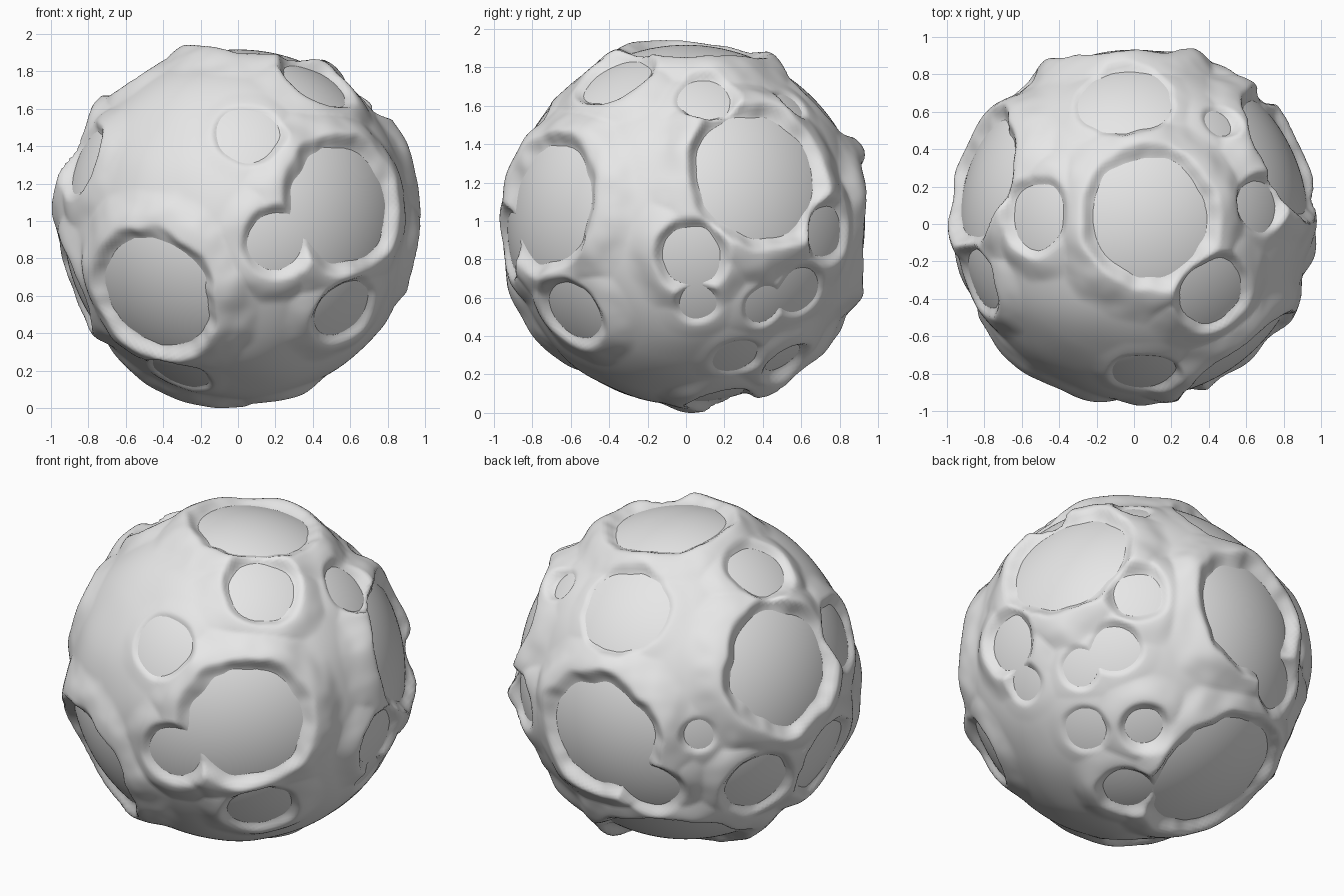
import bpy
import bmesh
import math
from mathutils import Vector, noise

cube = bpy.data.objects.get("Cube")
if cube:
    bpy.data.objects.remove(cube, do_unlink=True)

CENTER = Vector((0, 0, 0.985))
CORE_RADIUS = 0.932
CRUST_RADIUS = 0.94

# Craters in degrees: longitude from the front, latitude, angular radius
BASINS = [(38, 7, 19), (-32, -24, 19), (108, 84, 19), (-107, 22, 19),
          (115, 16, 20), (-176, -1, 19), (-152, -58, 22)]
PITS = [(49, 54, 11), (44, -29, 10), (-95, 56, 10), (-70, 21, 10),
        (-85, -20, 13), (-118, -20, 11), (92, -10, 9), (-158, -19, 9),
        (133, -74, 8), (141, -2, 8), (146, -49, 6), (13, -6, 9)]
SHALLOWS = [(4, 31, 10), (-41, -59, 10), (140, 41, 5), (94, -26, 6),
            (119, -27, 6), (133, -22, 8), (115, -48, 7), (-141, 3, 5),
            (99, 44, 9), (-176, 44, 15)]


def direction(longitude, latitude):
    """Unit vector for a longitude and latitude given in degrees."""
    lon, lat = math.radians(longitude), math.radians(latitude)
    return Vector((math.sin(lon) * math.cos(lat),
                   -math.cos(lon) * math.cos(lat),
                   math.sin(lat)))


def crater_group(places, rim_height):
    return [(direction(lon, lat), math.radians(size), rim_height)
            for lon, lat, size in places]


craters = (crater_group(BASINS, 0.05)
           + crater_group(PITS, 0.03)
           + crater_group(SHALLOWS, 0.006))


def ease(t):
    """Smooth step from zero to one."""
    t = min(max(t, 0), 1)
    return t * t * (3 - 2 * t)


def core_radius(outward):
    return CORE_RADIUS


def crust_radius(outward):
    """Crust height: raised rims around bowls that sink below the core."""
    wobble = noise.noise(outward * 5) * 0.03 + noise.noise(outward * 10) * 0.015
    rim, bowl = 0, 0
    for axis, size, rim_height in craters:
        angle = math.acos(max(-1, min(1, outward.dot(axis))))
        gap = angle - size - wobble * min(1, size * 4)
        width = 0.06 + rim_height * 2
        if gap > width * 2:
            continue
        crest = width * 0.5
        rise = ease((gap + 0.02) / (crest + 0.02))
        fall = 1 - ease((gap - crest) / (width * 1.4))
        rim = max(rim, rim_height * rise * fall)
        bowl = max(bowl, 1 - rise)
    relief = noise.noise(outward * 3) * 0.01
    rim *= 1 + 0.6 * noise.noise(outward * 4)
    ground = CRUST_RADIUS + relief + rim
    return ground + (CORE_RADIUS - 0.01 - ground) * bowl


def build_ball(name, detail, radius_at, material):
    """Smooth icosphere whose radius follows a function of direction."""
    bm = bmesh.new()
    bmesh.ops.create_icosphere(bm, subdivisions=detail, radius=1)
    for vert in bm.verts:
        outward = vert.co.normalized()
        vert.co = outward * radius_at(outward)
    for face in bm.faces:
        face.smooth = True
    mesh = bpy.data.meshes.new(name)
    bm.to_mesh(mesh)
    bm.free()
    mesh.materials.append(material)
    ball = bpy.data.objects.new(name, mesh)
    ball.location = CENTER
    bpy.context.collection.objects.link(ball)


rock = bpy.data.materials.new("pale grey rock")
rock.use_nodes = True
rock.diffuse_color = (0.8, 0.8, 0.8, 1)
shader = rock.node_tree.nodes["Principled BSDF"]
shader.inputs["Base Color"].default_value = rock.diffuse_color

# Plain core that shows as the crater floors, and the cratered crust over it
build_ball("crater_floor_core", 6, core_radius, rock)
build_ball("cratered_crust", 7, crust_radius, rock)
